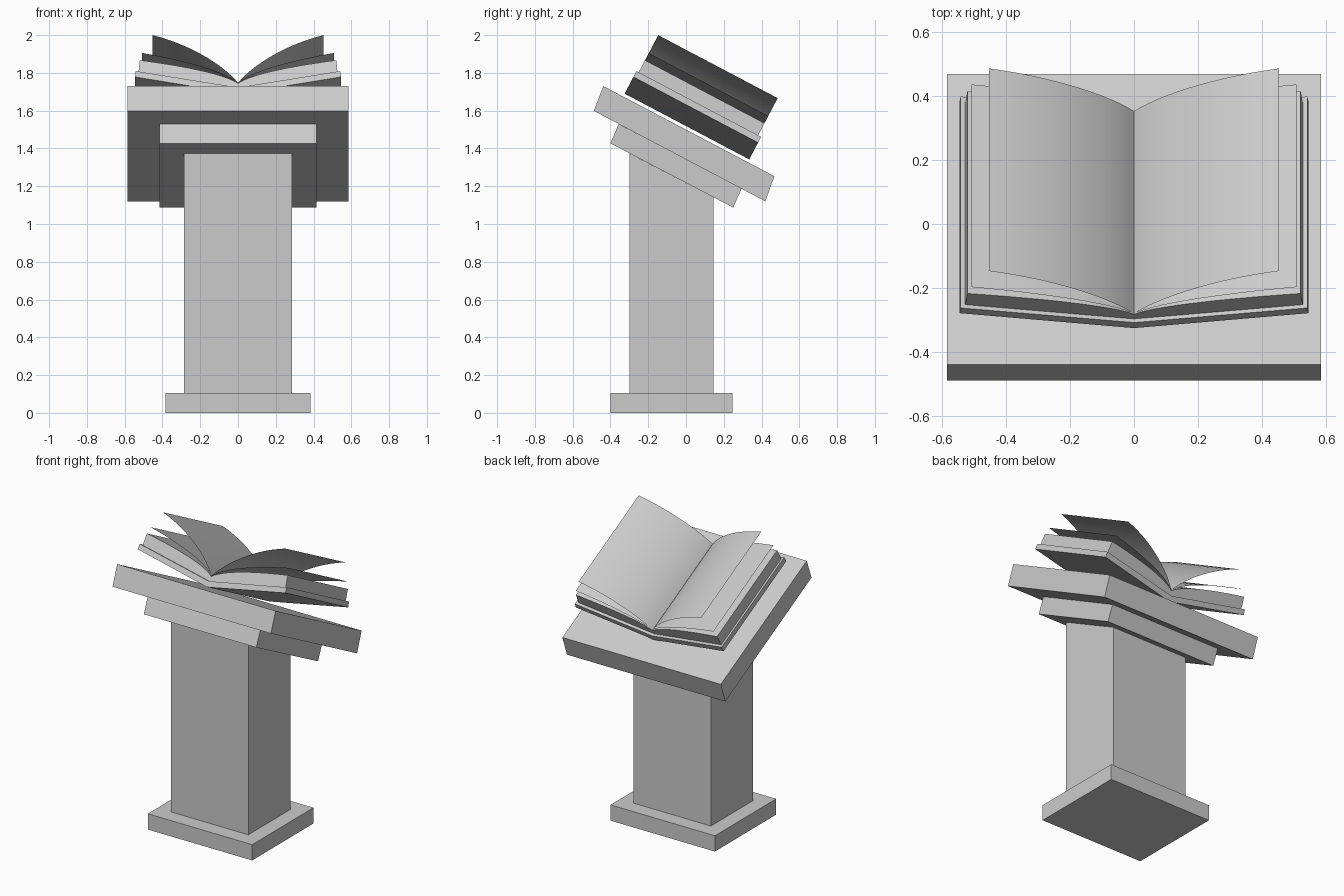
import bpy, bmesh, math
from mathutils import Vector
from mathutils.geometry import interpolate_bezier

if "Cube" in bpy.data.objects:
    bpy.data.objects.remove(bpy.data.objects["Cube"])

TILT = math.radians(-27.8)
BOOK_ORIGIN = (0, -0.325, 1.69)   # front foot of the spine


def sweep(name, profile, shift, closed=True):
    """Sweep a profile along a vector; closed profiles become capped solids."""
    bm = bmesh.new()
    a = [bm.verts.new(p) for p in profile]
    b = [bm.verts.new(Vector(p) + Vector(shift)) for p in profile]
    n = len(a)
    for i in range(n if closed else n - 1):
        j = (i + 1) % n
        bm.faces.new((a[i], a[j], b[j], b[i]))
    if closed:
        bm.faces.new(a)
        bm.faces.new(b)
        bmesh.ops.recalc_face_normals(bm, faces=bm.faces[:])
    mesh = bpy.data.meshes.new(name)
    bm.to_mesh(mesh)
    bm.free()
    ob = bpy.data.objects.new(name, mesh)
    bpy.context.collection.objects.link(ob)
    return ob


def side_prism(name, half_width, yz):
    """Solid with a side profile, extruded across x."""
    return sweep(name, [(-half_width, y, z) for y, z in yz], (2 * half_width, 0, 0))


def book_part(name, xz, start, end, closed=True):
    """Part of the book: cross-section swept along the tilted spine."""
    ob = sweep(name, [(x, start, z) for x, z in xz], (0, end - start, 0), closed)
    ob.location = BOOK_ORIGIN
    ob.rotation_euler = (TILT, 0, 0)
    return ob


def page_curve(p0, h0, h1, p1, steps=14):
    """Curved spread of two pages, left edge to right edge."""
    pts = interpolate_bezier(*[Vector((x, z, 0)) for x, z in (p0, h0, h1, p1)], steps)
    right = [(p.x, p.y) for p in pts]
    return [(-x, z) for x, z in reversed(right[1:])] + right


def smooth(ob):
    bpy.ops.object.select_all(action='DESELECT')
    ob.select_set(True)
    bpy.context.view_layer.objects.active = ob
    bpy.ops.object.shade_smooth_by_angle(angle=math.radians(50))


# Stand: foot, column with slanted top, two sloping slabs
side_prism("base_plinth", 0.385, [(-0.40, 0), (0.245, 0), (0.245, 0.105), (-0.40, 0.105)])
side_prism("column", 0.285, [(-0.298, 0.105), (0.145, 0.105), (0.145, 1.142), (-0.298, 1.373)])
side_prism("support_slab", 0.415, [(-0.40, 1.427), (0.25, 1.087), (0.295, 1.19), (-0.357, 1.529)])
side_prism("desk_top", 0.584, [(-0.488, 1.599), (0.42, 1.12), (0.468, 1.253), (-0.438, 1.73)])

# Book cover: shallow V plate
book_part("book_cover", [(-0.545, 0.10), (0, 0), (0.545, 0.10),
                         (0.541, 0.135), (0, 0.037), (-0.541, 0.135)], 0, 0.746)

# Page block resting on the cover
block = page_curve((0, 0.068), (0.06, 0.12), (0.27, 0.17), (0.52, 0.207))
smooth(book_part("page_block", block + [(0.527, 0.1325), (0, 0.037), (-0.527, 0.1325)],
                 0.013, 0.728))

# Loose raised leaves
leaves = {
    "lower_leaves": ((0, 0.070), (0.05, 0.13), (0.25, 0.20), (0.507, 0.25)),
    "upper_leaves": ((0, 0.072), (0.08, 0.18), (0.25, 0.30), (0.452, 0.357)),
}
for name, ctrl in leaves.items():
    smooth(book_part(name, page_curve(*ctrl), 0.013, 0.728, closed=False))
